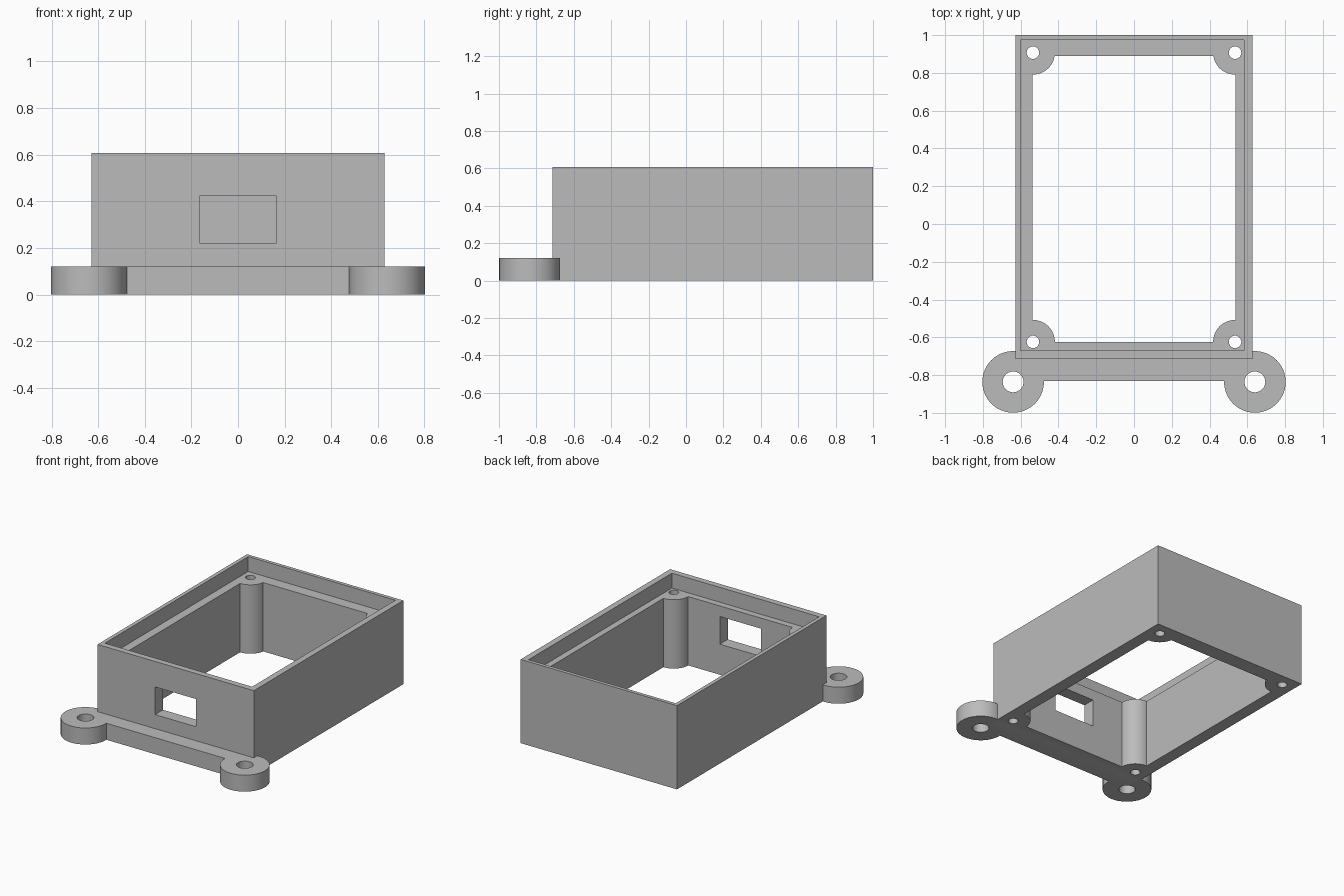
import bpy
import math

if "Cube" in bpy.data.objects:
    bpy.data.objects.remove(bpy.data.objects["Cube"], do_unlink=True)

grey = bpy.data.materials.new("plain grey")
grey.use_nodes = True
colour = (0.5, 0.5, 0.5, 1)
grey.diffuse_color = colour
grey.node_tree.nodes["Principled BSDF"].inputs["Base Color"].default_value = colour


def block(name, x, y, z):
    """Box spanning the three (low, high) ranges."""
    spans = (x, y, z)
    bpy.ops.mesh.primitive_cube_add(size=1, location=[sum(s) / 2 for s in spans])
    ob = bpy.context.object
    ob.name = name
    ob.scale = [s[1] - s[0] for s in spans]
    bpy.ops.object.transform_apply(location=True, rotation=False, scale=True)
    ob.data.materials.append(grey)
    return ob


def rod(name, x, y, radius, z):
    """Upright cylinder spanning the (low, high) range z."""
    bpy.ops.mesh.primitive_cylinder_add(
        vertices=64, radius=radius, depth=z[1] - z[0], location=(x, y, sum(z) / 2))
    ob = bpy.context.object
    ob.name = name
    bpy.ops.object.transform_apply(location=True, rotation=False, scale=True)
    ob.data.materials.append(grey)
    return ob


def combine(target, tool, operation):
    """Apply a boolean and discard the tool."""
    mod = target.modifiers.new(operation.lower(), 'BOOLEAN')
    mod.operation = operation
    mod.solver = 'EXACT'
    mod.object = tool
    bpy.context.view_layer.objects.active = target
    bpy.ops.object.modifier_apply(modifier=mod.name)
    bpy.data.objects.remove(tool, do_unlink=True)


through = (-0.1, 0.8)
foot = (0, 0.12)
screws = [(x, y) for x in (-0.535, 0.535) for y in (-0.624, 0.907)]

# Outer case
case = block("case", (-0.628, 0.628), (-0.715, 1), (0, 0.608))

# Open cavity with rounded screw posts left standing in its corners
cavity = block("cavity", (-0.537, 0.537), (-0.624, 0.889), through)
for x, y in screws:
    combine(cavity, rod("post", x, y, 0.116, (-0.2, 0.9)), 'DIFFERENCE')
combine(case, cavity, 'DIFFERENCE')

# Lid recess around the top, slightly off centre
combine(case, block("recess", (-0.6, 0.583), (-0.671, 0.974), (0.5, 0.8)), 'DIFFERENCE')

# Mounting bar and lugs along the front
combine(case, block("bar", (-0.62, 0.62), (-0.83, -0.69), foot), 'UNION')
for x in (-0.64, 0.64):
    combine(case, rod("lug", x, -0.836, 0.163, foot), 'UNION')
    combine(case, rod("lug_hole", x, -0.836, 0.055, through), 'DIFFERENCE')

# Screw holes and front port
for x, y in screws:
    combine(case, rod("screw_hole", x, y, 0.033, through), 'DIFFERENCE')
combine(case, block("port", (-0.165, 0.165), (-0.8, -0.5), (0.222, 0.423)), 'DIFFERENCE')

# Smooth the round walls, keep the corners crisp
bpy.ops.object.select_all(action='DESELECT')
case.select_set(True)
bpy.context.view_layer.objects.active = case
bpy.ops.object.shade_smooth_by_angle(angle=math.radians(30))
